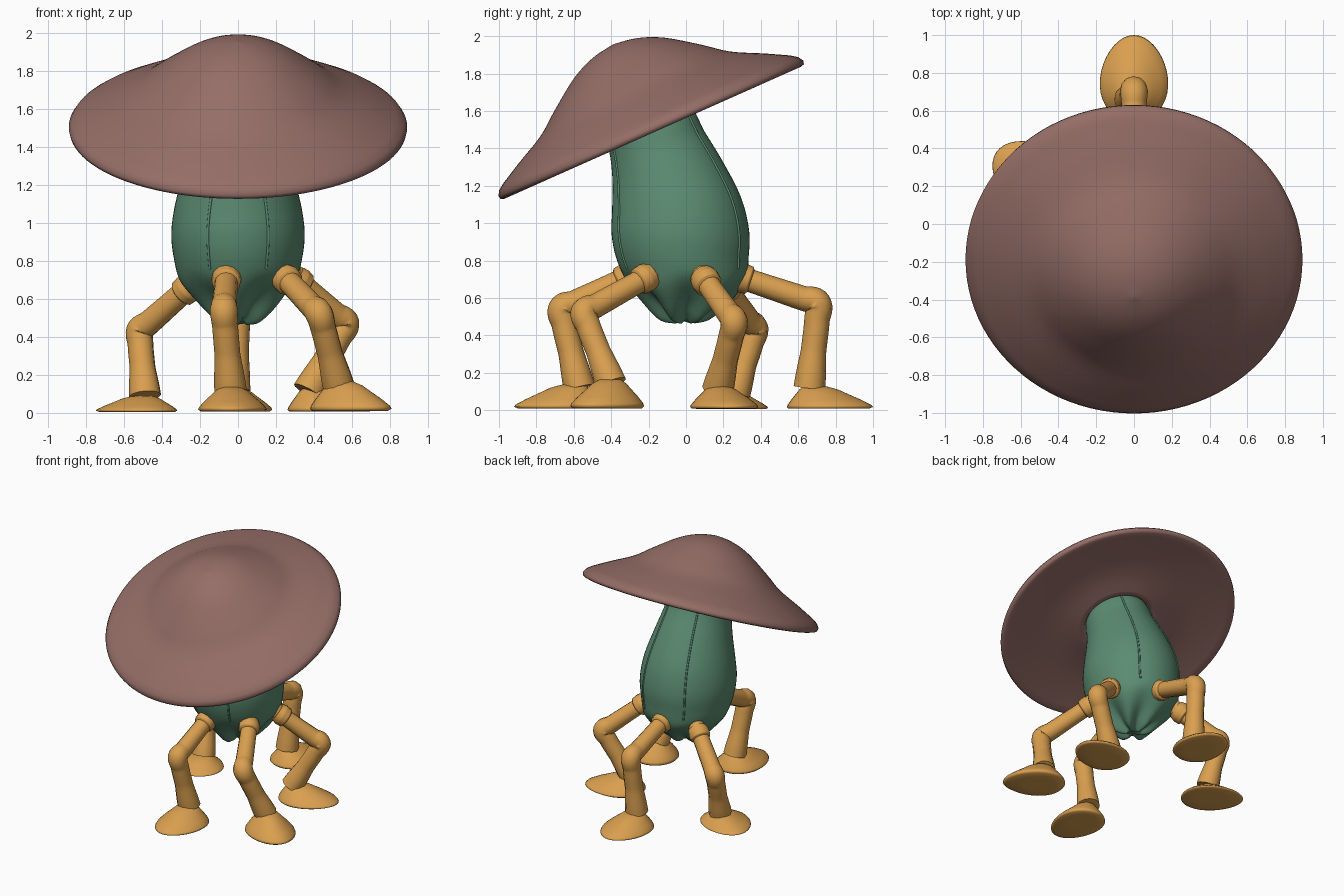
import bpy, bmesh, math
from math import sin, cos, pi, radians
from mathutils import Vector, Matrix
from mathutils.bvhtree import BVHTree

cube = bpy.data.objects.get("Cube")
if cube:
    bpy.data.objects.remove(cube, do_unlink=True)


def material(name, rgb):
    m = bpy.data.materials.new(name)
    m.use_nodes = True
    col = (*rgb, 1)
    m.diffuse_color = col
    node = next(n for n in m.node_tree.nodes if n.type == 'BSDF_PRINCIPLED')
    node.inputs["Base Color"].default_value = col
    node.inputs["Roughness"].default_value = 0.8
    return m


BROWN = material("dusty_brown", (0.30, 0.155, 0.135))
GREEN = material("sea_green", (0.105, 0.26, 0.165))
ORANGE = material("ochre", (0.70, 0.35, 0.08))
CREAM = material("cream", (0.76, 0.72, 0.46))


def add_object(name, data, mat):
    obj = bpy.data.objects.new(name, data)
    bpy.context.collection.objects.link(obj)
    data.materials.append(mat)
    return obj


def finish(name, bm, mat):
    bmesh.ops.recalc_face_normals(bm, faces=bm.faces)
    for f in bm.faces:
        f.smooth = True
    mesh = bpy.data.meshes.new(name)
    bm.to_mesh(mesh)
    return add_object(name, mesh, mat)


def loft(rings):
    """Skin closed rings of points and cap both ends."""
    bm = bmesh.new()
    rows = [[bm.verts.new(p) for p in ring] for ring in rings]
    n = len(rows[0])
    for a, b in zip(rows, rows[1:]):
        for i in range(n):
            bm.faces.new((a[i], a[(i + 1) % n], b[(i + 1) % n], b[i]))
    bm.faces.new(rows[0])
    bm.faces.new(rows[-1])
    return bm


def refine(rows, steps):
    """Catmull-Rom interpolation of tuples."""
    pts = [Vector(r) for r in rows]
    out = []
    for i in range(len(pts) - 1):
        p0, p1, p2 = pts[max(i - 1, 0)], pts[i], pts[i + 1]
        p3 = pts[min(i + 2, len(pts) - 1)]
        for k in range(steps):
            t = k / steps
            out.append(0.5 * (2 * p1 + (p2 - p0) * t
                              + (2 * p0 - 5 * p1 + 4 * p2 - p3) * t * t
                              + (3 * p1 - p0 - 3 * p2 + p3) * t ** 3))
    return out + [pts[-1]]


def tube(name, points, mat, size=1.0, handles='AUTO'):
    """Round tube through (position, radius) points."""
    cu = bpy.data.curves.new(name, 'CURVE')
    cu.dimensions = '3D'
    cu.bevel_depth = size
    cu.bevel_resolution = 4
    cu.resolution_u = 8
    cu.use_fill_caps = True
    sp = cu.splines.new('BEZIER')
    sp.bezier_points.add(len(points) - 1)
    for bp, (co, r) in zip(sp.bezier_points, points):
        bp.co = co
        bp.radius = r
        bp.handle_left_type = bp.handle_right_type = handles
    return add_object(name, cu, mat)


# Cap: a turned bell profile with a rolled rim and a collar below, tipped forward
top = refine([(0, .5), (.13, .478), (.265, .42), (.43, .305),
              (.555, .21), (.72, .125), (.84, .06)], 4)
rim = [Vector(p) for p in [(.875, .035), (.892, .008), (.887, -.012), (.868, -.018),
                           (.82, -.01), (.6, .01), (.36, .015), (.3, -.005),
                           (.26, -.005), (.24, .03)]]
bm = loft([[(p.x * cos(a), p.x * sin(a), p.y) for a in
            (2 * pi * i / 96 for i in range(96))]
           for p in [Vector((.002, .5))] + top[1:] + rim])
cap = finish("cap", bm, BROWN)
cap.location = (0, -.185, 1.5)
cap.rotation_euler.x = radians(24)

# Body: tilting rings (centre y, centre z, radius, tilt) with a knobbly underside
body_rings = refine([(0, .475, .05, 0), (0, .51, .13, 0), (.01, .6, .235, 0),
                     (0, .7, .32, 0), (-.02, .82, .355, 0), (-.03, .95, .368, 1),
                     (-.05, 1.1, .347, 6), (-.1, 1.27, .3, 13), (-.15, 1.4, .265, 20),
                     (-.185, 1.5, .25, 24), (-.24, 1.62, .22, 24)], 4)


def body_point(ring, a):
    cy, cz, r, tilt = ring
    low = min(1, max(0, (.74 - cz) / .2))
    r *= 1 + .1 * low * cos(5 * a + .9)
    ly = -r * cos(a)
    z = cz + ly * sin(radians(tilt)) - .03 * low * cos(6 * a) * min(1, r / .13)
    return Vector((.955 * r * sin(a), cy + ly * cos(radians(tilt)), z))


bm = loft([[body_point(ring, 2 * pi * i / 60) for i in range(60)] for ring in body_rings])
body_tree = BVHTree.FromBMesh(bm)
finish("body", bm, GREEN)

# Fine raised seams down the body
for i, deg in enumerate((-27, 27, 148, 212)):
    path = [(body_point(r, radians(deg)), 1) for r in body_rings[14:-2:2]]
    tube(f"body_seam_{i + 1}", path, GREEN, .007)

# Eyes: two thin upright ovals on each side, laid on the body surface
for side, sx in (("left", 1), ("right", -1)):
    for part, y, z in (("front", -.235, 1.325), ("rear", -.05, 1.425)):
        hit, normal, _, _ = body_tree.ray_cast(Vector((sx, y, z)), Vector((-sx, 0, 0)))
        if normal.x * sx < 0:
            normal = -normal
        up = Vector((0, -.25, 1))
        up = (up - normal * up.dot(normal)).normalized()
        across = up.cross(normal)
        basis = Matrix((across, up, normal)).transposed().to_4x4()
        bm = bmesh.new()
        bmesh.ops.create_uvsphere(bm, u_segments=20, v_segments=12, radius=1,
                                  matrix=Matrix.Translation(hit) @ basis
                                  @ Matrix.Diagonal((.03, .077, .016, 1)))
        finish(f"{side}_{part}_eye", bm, CREAM)


def make_foot(name, centre, ankle, heading, height):
    """Egg-shaped flat sole rising to a peak under the ankle."""
    fwd = Vector((cos(heading), sin(heading), 0))
    side = Vector((-fwd.y, fwd.x, 0))
    mid, peak = Vector((*centre, 0)), Vector((ankle[0], ankle[1], 0))
    rings = []
    for scale, h in ((.5, .06), (.93, .06), (1, .13), (.97, .22), (.82, .42),
                     (.62, .65), (.45, .85), (.28, .97), (.1, 1)):
        c = mid.lerp(peak, 1 - scale)
        ring = []
        for i in range(36):
            a = 2 * pi * i / 36
            width = .18 * (1 - .12 * cos(a))
            ring.append(c + fwd * (.23 * scale * cos(a)) + side * (width * scale * sin(a))
                        + Vector((0, 0, h * height)))
        rings.append(ring)
    finish(name, loft(rings), ORANGE)


# Legs: hip, knee, ankle, foot centre, foot heading in degrees, foot height
legs = {
    "front": ((-.06, -.31, .71), (-.075, -.67, .54), (-.04, -.57, .12), (-.03, -.69), 268, .14),
    "front_left": ((.25, -.21, .71), (.43, -.55, .52), (.53, -.40, .14), (.6, -.43), 325, .17),
    "rear_left": ((.31, .10, .70), (.57, .26, .47), (.37, .17, .11), (.49, .21), 12, .13),
    "rear": ((0, .29, .71), (0, .71, .57), (-.02, .66, .12), (0, .77), 90, .13),
    "rear_right": ((-.26, .21, .66), (-.52, .37, .43), (-.49, .26, .09), (-.54, .25), 145, .09),
}
for name, (hip, knee, ankle, centre, deg, height) in legs.items():
    h, k, a = Vector(hip), Vector(knee), Vector(ankle)
    thigh = (k - h).normalized()
    tube(f"{name}_leg", [(h - thigh * .06, .06), (h.lerp(k, .3), .062), (h.lerp(k, .8), .066),
                         (k.lerp(h, .02), .074), (k.lerp(a, .2), .068), (k.lerp(a, .55), .068),
                         (k.lerp(a, .88), .082), (a, .085)], ORANGE)
    # Cuff where the leg leaves the body
    tube(f"{name}_hip_cuff", [(h - thigh * .03, .07), (h + thigh * .01, .08),
                              (h + thigh * .05, .076), (h + thigh * .065, .055)], ORANGE)
    make_foot(f"{name}_foot", centre, ankle, radians(deg), height)
